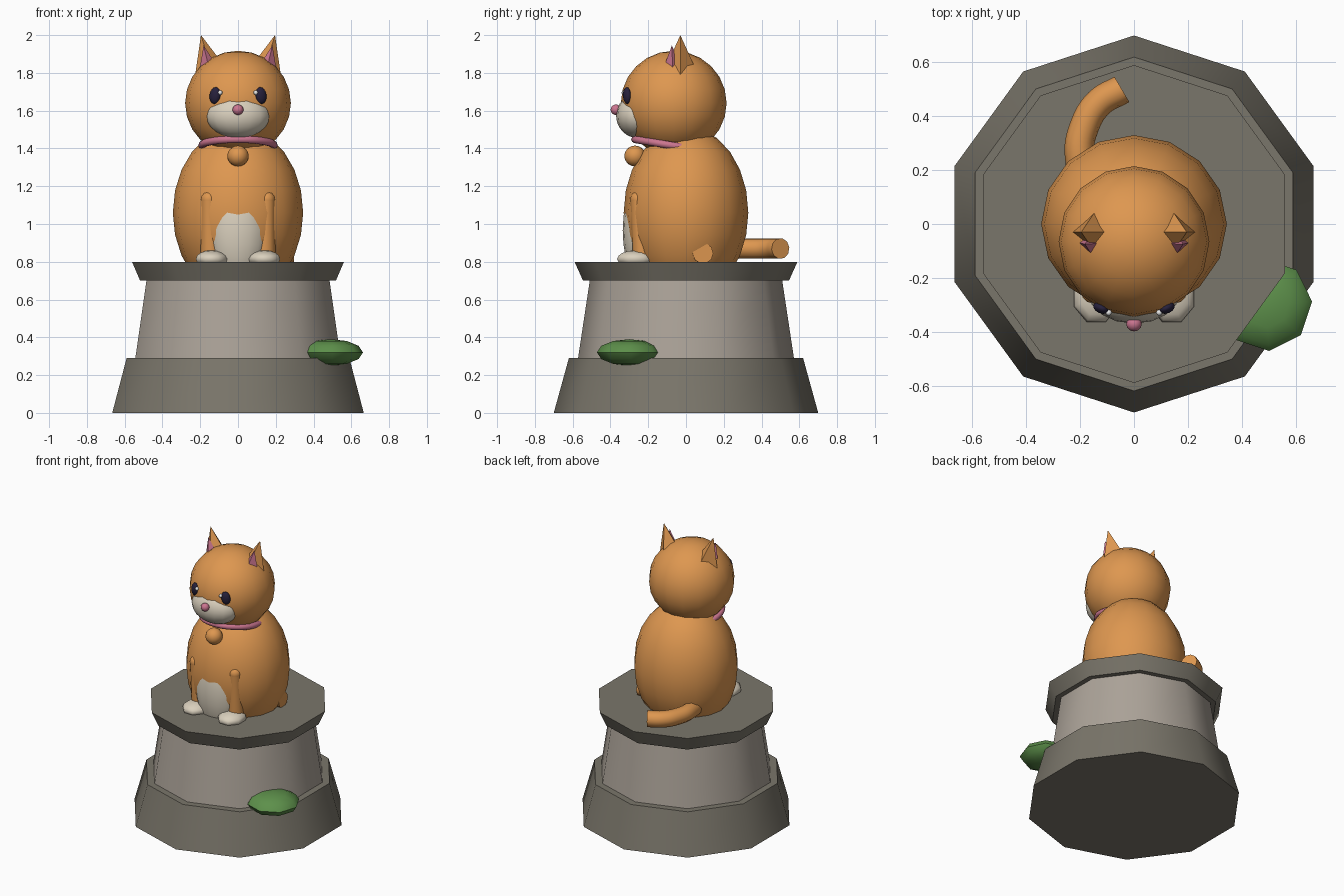
import bpy
import bmesh
from math import cos, sin, pi, radians
from mathutils import Matrix, Vector, Euler

cube = bpy.data.objects.get("Cube")
if cube:
    bpy.data.objects.remove(cube, do_unlink=True)


def material(name, rgb):
    m = bpy.data.materials.new(name)
    m.use_nodes = True
    color = (*rgb, 1.0)
    m.diffuse_color = color
    m.node_tree.nodes["Principled BSDF"].inputs["Base Color"].default_value = color
    return m


ORANGE = material("orange fur", (0.73, 0.31, 0.08))
CREAM = material("cream fur", (0.70, 0.63, 0.51))
PINK = material("pink", (0.60, 0.18, 0.28))
DARK = material("dark eye", (0.02, 0.015, 0.045))
WHITE = material("white glint", (0.85, 0.85, 0.85))
DARK_STONE = material("dark stone", (0.195, 0.18, 0.145))
LIGHT_STONE = material("light stone", (0.41, 0.365, 0.315))
GREEN = material("leaf green", (0.11, 0.28, 0.07))


def finish(bm, name, mat, angle=60):
    """Turn a bmesh into a shaded object."""
    bmesh.ops.recalc_face_normals(bm, faces=bm.faces)
    mesh = bpy.data.meshes.new(name)
    bm.to_mesh(mesh)
    bm.free()
    mesh.materials.append(mat)
    obj = bpy.data.objects.new(name, mesh)
    bpy.context.collection.objects.link(obj)
    bpy.ops.object.select_all(action='DESELECT')
    obj.select_set(True)
    bpy.context.view_layer.objects.active = obj
    bpy.ops.object.shade_smooth_by_angle(angle=radians(angle))
    return obj


def ellipsoid(name, mat, center, radii, segs=16, rings=12, rot=(0, 0, 0), spin=0):
    bm = bmesh.new()
    bmesh.ops.create_uvsphere(bm, u_segments=segs, v_segments=rings, radius=1)
    matrix = (Matrix.Translation(center) @ Euler(rot).to_matrix().to_4x4()
              @ Matrix.Diagonal((*radii, 1)) @ Matrix.Rotation(spin, 4, 'Z'))
    bm.transform(matrix)
    return finish(bm, name, mat)


def frustum(name, mat, bottom, top, r0, r1, sides, phase=0.0, angle=40):
    """Level rings around two centres; a zero top radius gives a point."""
    bm = bmesh.new()
    rings = []
    for center, r in ((bottom, r0), (top, r1)):
        angles = [phase + 2 * pi * i / sides for i in range(sides)]
        rings.append([bm.verts.new(Vector(center) + Vector((r * cos(a), r * sin(a), 0)))
                      for a in angles])
    low, high = rings
    for i in range(sides):
        j = (i + 1) % sides
        bm.faces.new((low[i], low[j], high[j], high[i]))
    bm.faces.new(low)
    bm.faces.new(high)
    bmesh.ops.remove_doubles(bm, verts=bm.verts, dist=0.0001)
    return finish(bm, name, mat, angle)


# Ten-sided pedestal
for name, mat, z0, z1, r0, r1 in (
        ("pedestal_base", DARK_STONE, 0, 0.29, 0.70, 0.62),
        ("pedestal_column", LIGHT_STONE, 0.28, 0.71, 0.573, 0.508),
        ("pedestal_cap", DARK_STONE, 0.70, 0.80, 0.545, 0.59)):
    frustum(name, mat, (0, 0, z0), (0, 0, z1), r0, r1, 10, pi / 2)

# Leafy clump on the pedestal
ellipsoid("leaf_clump", GREEN, (0.49, -0.30, 0.32), (0.172, 0.172, 0.07), 8, 6,
          spin=radians(4))

# Body, chest and head
ellipsoid("body", ORANGE, (0, 0, 1.06), (0.345, 0.33, 0.455))
ellipsoid("chest_patch", CREAM, (0, -0.22, 0.965), (0.162, 0.115, 0.28))
ellipsoid("head", ORANGE, (0, -0.065, 1.64), (0.28, 0.28, 0.277))
ellipsoid("muzzle", CREAM, (0, -0.255, 1.573), (0.17, 0.115, 0.118))
ellipsoid("nose", PINK, (0, -0.371, 1.605), (0.029, 0.028, 0.028), 12, 8)

# Paired parts
for s, side in ((1, "left"), (-1, "right")):
    frustum(side + "_ear", ORANGE, (s * 0.128, -0.03, 1.78), (s * 0.196, -0.03, 2.0),
            0.1, 0, 4)
    frustum(side + "_inner_ear", PINK, (s * 0.15, -0.07, 1.81), (s * 0.182, -0.075, 1.945),
            0.055, 0, 4)
    ellipsoid(side + "_eye", DARK, (s * 0.122, -0.312, 1.68), (0.031, 0.02, 0.045), 12, 8,
              rot=(0, s * -0.15, s * 0.4))
    ellipsoid(side + "_eye_glint", WHITE, (s * 0.094, -0.329, 1.695), (0.012, 0.012, 0.012), 8, 6)
    frustum(side + "_front_leg", ORANGE, (s * 0.142, -0.225, 0.82), (s * 0.152, -0.25, 1.13),
            0.056, 0.044, 12)
    ellipsoid(side + "_shoulder", ORANGE, (s * 0.152, -0.25, 1.13), (0.045, 0.045, 0.045), 12, 8)
    ellipsoid(side + "_paw", CREAM, (s * 0.14, -0.265, 0.815), (0.09, 0.108, 0.046), 8, 8,
              spin=pi / 8)


def tube(name, mat, points, radius, cyclic=False):
    """Round tube along a smooth path."""
    curve = bpy.data.curves.new(name, 'CURVE')
    curve.dimensions = '3D'
    curve.bevel_depth = radius
    curve.bevel_resolution = 3
    curve.resolution_u = 6
    curve.use_fill_caps = True
    spline = curve.splines.new('BEZIER')
    spline.bezier_points.add(len(points) - 1)
    spline.use_cyclic_u = cyclic
    for bp, p in zip(spline.bezier_points, points):
        bp.co = p
        bp.handle_left_type = bp.handle_right_type = 'AUTO'
    curve.materials.append(mat)
    obj = bpy.data.objects.new(name, curve)
    bpy.context.collection.objects.link(obj)
    return obj


# Collar: a tilted loop, higher at the throat
collar_path = []
for i in range(8):
    a = 2 * pi * i / 8
    collar_path.append((0.19 * cos(a), -0.07 + 0.2 * sin(a), 1.415 - 0.033 * sin(a)))
tube("collar", PINK, collar_path, 0.02, cyclic=True)
ellipsoid("collar_bell", ORANGE, (0, -0.27, 1.36), (0.056, 0.056, 0.055))

# Tail: passes through the body and curls behind it
tube("tail", ORANGE, [(0.295, 0.09, 0.845), (0.05, 0.08, 0.85), (-0.15, 0.12, 0.86),
                      (-0.202, 0.25, 0.87), (-0.185, 0.36, 0.87), (-0.13, 0.45, 0.87),
                      (-0.045, 0.50, 0.87)], 0.055)
